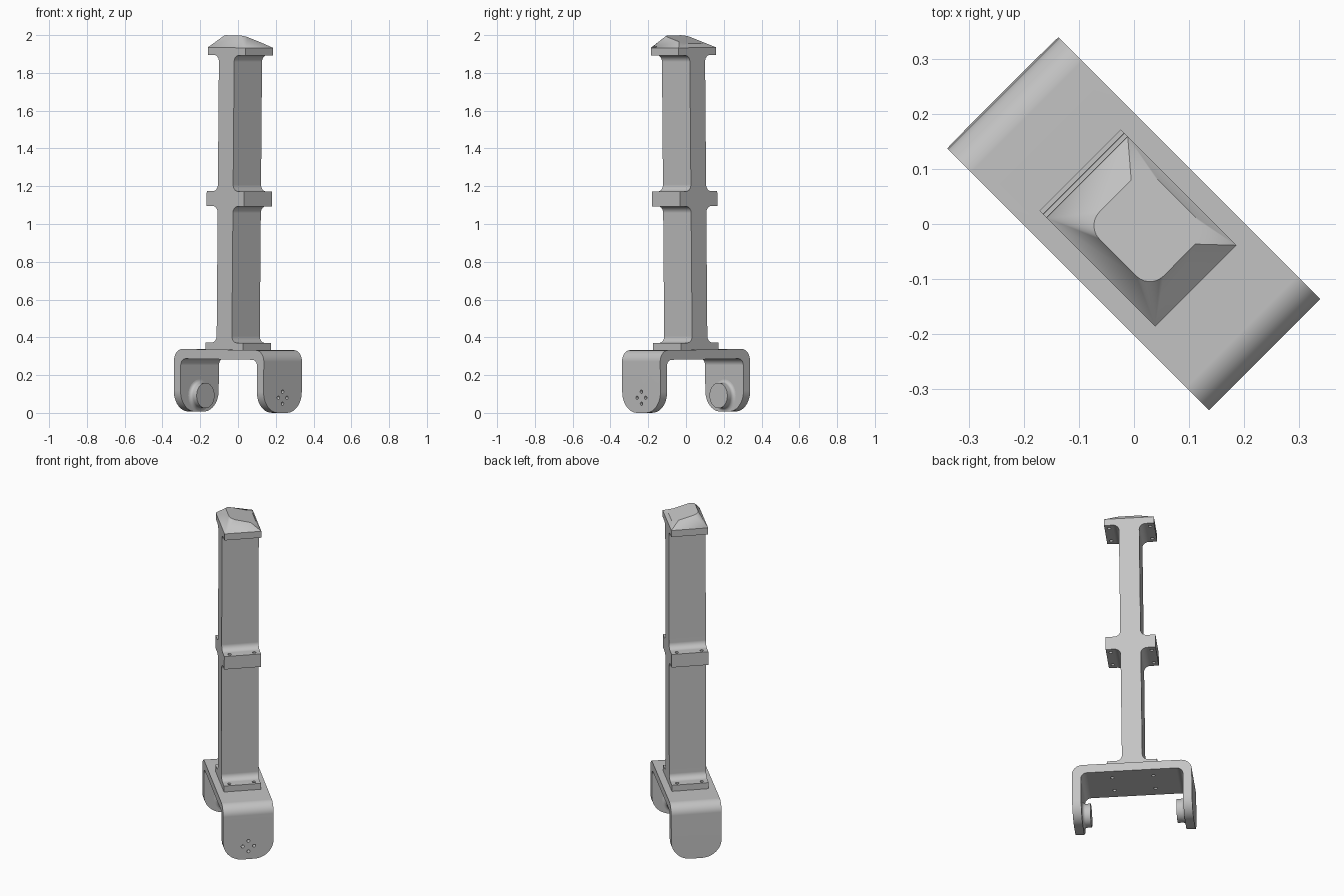
import bpy, bmesh
from math import sin, cos, pi, radians
from mathutils import Matrix, Vector

cube = bpy.data.objects.get("Cube")
if cube:
    bpy.data.objects.remove(cube, do_unlink=True)

# The whole assembly is turned on its diagonal and leans slightly
PLACE = (Matrix.Translation((-0.002, 0.002, 0.004)) @ Matrix.Rotation(radians(-45), 4, 'Z')
         @ Matrix.Rotation(0.0115, 4, 'Y'))

metal = bpy.data.materials.new("light_grey_metal")
metal.use_nodes = True
metal.diffuse_color = (0.55, 0.55, 0.55, 1)
metal.node_tree.nodes["Principled BSDF"].inputs["Base Color"].default_value = (0.55, 0.55, 0.55, 1)


def arc(cx, cy, r, start, end, steps=8):
    angles = [radians(start + (end - start) * i / steps) for i in range(steps + 1)]
    return [(cx + r * cos(a), cy + r * sin(a)) for a in angles]


def add_object(name, bm):
    bmesh.ops.recalc_face_normals(bm, faces=bm.faces)
    mesh = bpy.data.meshes.new(name)
    bm.to_mesh(mesh)
    bm.free()
    mesh.materials.append(metal)
    obj = bpy.data.objects.new(name, mesh)
    obj.matrix_world = PLACE
    bpy.context.collection.objects.link(obj)
    return obj


def bridge(bm, a, b):
    for i in range(len(a)):
        j = (i + 1) % len(a)
        bm.faces.new((a[i], a[j], b[j], b[i]))


def mirrored_prism(half, depth):
    """Mirror a half outline across x = 0 and extrude it along y."""
    outline = half + [(-x, z) for x, z in reversed(half)]
    bm = bmesh.new()
    front, back = ([bm.verts.new((x, y, z)) for x, z in outline] for y in (-depth, depth))
    bm.faces.new(front)
    bm.faces.new(back)
    bridge(bm, front, back)
    return bm


def cylinder(bm, centre, radius, length, axis='Z', base_radius=None):
    turn = Matrix.Rotation(radians(90), 4, 'Y') if axis == 'X' else Matrix()
    bmesh.ops.create_cone(bm, cap_ends=True, segments=32, radius1=base_radius or radius,
                          radius2=radius, depth=length,
                          matrix=Matrix.Translation(centre) @ turn)


# Post: flanged column with fillets under and over each flange
WIDE, NARROW, FILLET, DEPTH = 0.14, 0.057, 0.035, 0.1045


def fillet_above(z):
    return arc(NARROW + FILLET, z + FILLET, FILLET, 270, 180)


def fillet_below(z):
    return arc(NARROW + FILLET, z - FILLET, FILLET, 180, 90)


half = [(WIDE, 0.33), (WIDE, 0.368)] + fillet_above(0.368)
half += fillet_below(1.09) + [(WIDE, 1.09), (WIDE, 1.17)] + fillet_above(1.17)
half += fillet_below(1.89) + [(WIDE, 1.89), (WIDE, 1.93)]
post = add_object("post", mirrored_prism(half, DEPTH))

# Cap: rectangular base lofted to a sloping, rounded top
bm = bmesh.new()
base = [bm.verts.new((x, y, 1.93)) for x, y in
        ((WIDE, DEPTH), (-WIDE, DEPTH), (-WIDE, -DEPTH), (WIDE, -DEPTH))]
bm.faces.new(base)
x0, x1, y0, y1, r = -0.08, 0.085, -0.064, 0.088, 0.035
corners = [(x1 - r, y1 - r, 0), (x0 + r, y1 - r, 90), (x0 + r, y0 + r, 180), (x1 - r, y0 + r, 270)]
rings = [[bm.verts.new((x, y, 1.995 - 0.28 * (y - y0))) for x, y in arc(cx, cy, r, a, a + 90, 6)]
         for cx, cy, a in corners]
bm.faces.new([v for ring in rings for v in ring])
for i, ring in enumerate(rings):
    for a, b in zip(ring, ring[1:]):
        bm.faces.new((base[i], a, b))
    j = (i + 1) % 4
    bm.faces.new((base[i], ring[-1], rings[j][0], base[j]))
cap = add_object("cap", bm)

# Bracket: bent U plate with rounded leg ends
OUT, IN, TOP = 0.336, 0.286, 0.331
half = [(IN, 0), (OUT, 0)] + arc(OUT - 0.06, TOP - 0.06, 0.06, 0, 90)
inner = arc(IN - 0.035, 0.28 - 0.035, 0.035, 90, 0)
bm = mirrored_prism(inner + half, 0.143)
ends = [e for e in bm.edges if all(abs(v.co.z) < 1e-5 for v in e.verts)
        and abs(e.verts[0].co.y - e.verts[1].co.y) < 1e-5]
bmesh.ops.bevel(bm, geom=ends, offset=0.11, segments=12, profile=0.5, affect='EDGES')
bracket = add_object("bracket", bm)

# Pins: turned bosses with a flared root on the inside of each leg
pins = []
for name, side in (("left_pin", 1), ("right_pin", -1)):
    profile = [(0, -0.01), (0.085, -0.01)] + arc(0.085, 0.018, 0.018, 270, 180, 5)
    profile += [(0.067, 0.045), (0, 0.045)]
    bm = bmesh.new()
    verts = [bm.verts.new((side * (IN - d), 0, 0.085 + rad)) for rad, d in profile]
    edges = [bm.edges.new(pair) for pair in zip(verts, verts[1:])]
    bmesh.ops.spin(bm, geom=verts + edges, cent=(0, 0, 0.085), axis=(1, 0, 0),
                   angle=2 * pi, steps=32, use_duplicate=False)
    bmesh.ops.remove_doubles(bm, verts=bm.verts, dist=1e-5)
    pins.append(add_object(name, bm))

# Bolt holes through the flanges, and a ring of four in one leg
bm = bmesh.new()
for x in (-0.115, 0.115):
    for y in (-0.07, 0.07):
        cylinder(bm, (x, y, 1.06), 0.01, 1.7)
for k in range(4):
    offset = Vector((0, cos(k * pi / 2), sin(k * pi / 2))) * 0.032
    cylinder(bm, Vector((OUT, 0, 0.08)) + offset, 0.009, 0.06, 'X')
holes = add_object("hole_cutter", bm)
holes.hide_render = True

for obj in (post, bracket):
    cut = obj.modifiers.new("holes", 'BOOLEAN')
    cut.operation, cut.solver, cut.object = 'DIFFERENCE', 'EXACT', holes
    bpy.context.view_layer.objects.active = obj
    bpy.ops.object.modifier_apply(modifier=cut.name)
bpy.data.objects.remove(holes, do_unlink=True)

# Smooth the bends and keep the hard edges
for obj in (post, cap, bracket, *pins):
    bpy.ops.object.select_all(action='DESELECT')
    obj.select_set(True)
    bpy.context.view_layer.objects.active = obj
    bpy.ops.object.shade_smooth_by_angle(angle=radians(25))
    soft = obj.modifiers.new("even_shading", 'WEIGHTED_NORMAL')
    soft.keep_sharp = True
